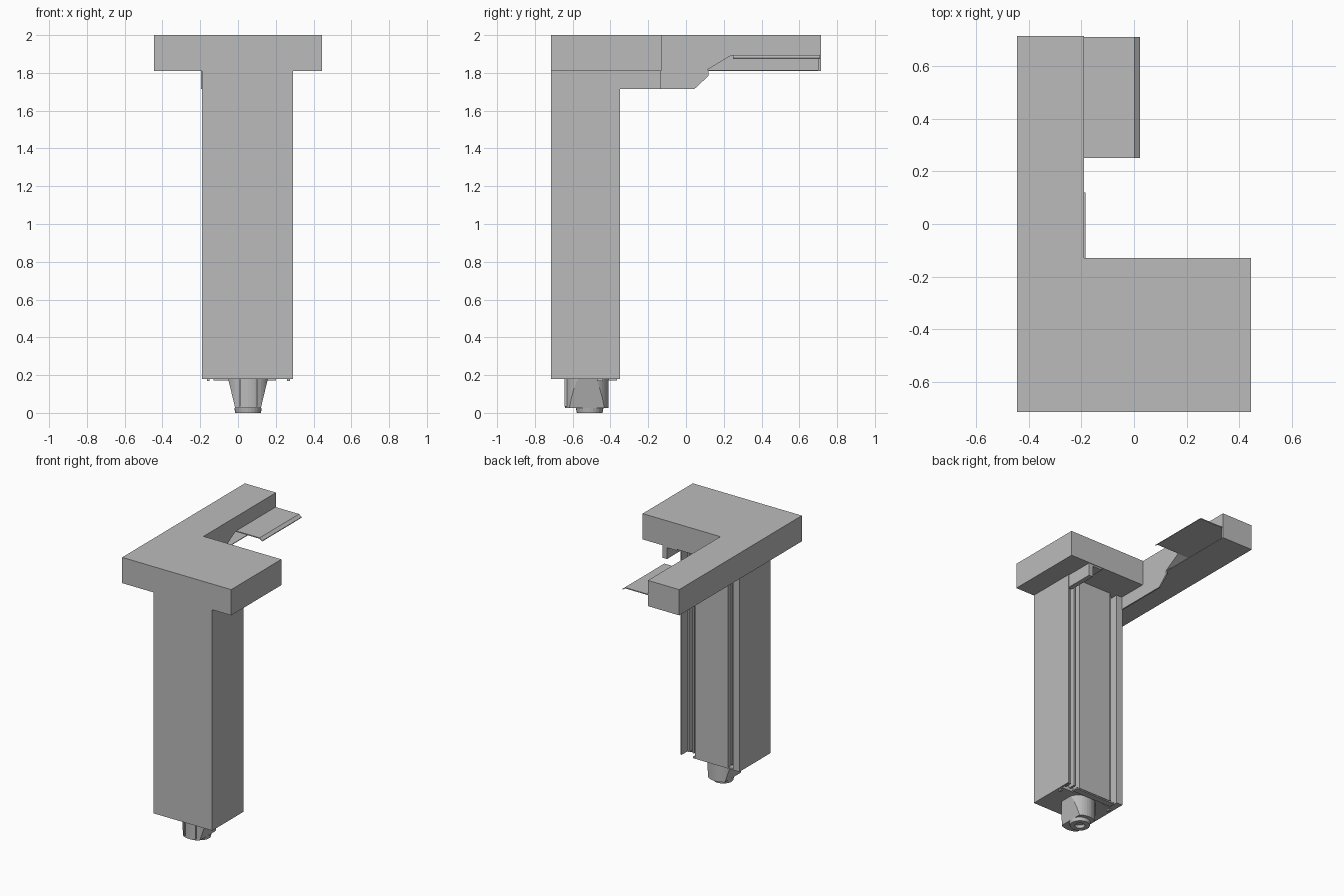
import bpy, bmesh
from mathutils import Vector

cube = bpy.data.objects.get("Cube")
if cube:
    bpy.data.objects.remove(cube, do_unlink=True)

grey = bpy.data.materials.new("plain grey")
grey.use_nodes = True
colour = (0.5, 0.5, 0.5, 1)
grey.diffuse_color = colour
grey.node_tree.nodes["Principled BSDF"].inputs["Base Color"].default_value = colour


def finish(name, bm):
    bmesh.ops.recalc_face_normals(bm, faces=bm.faces[:])
    mesh = bpy.data.meshes.new(name)
    bm.to_mesh(mesh)
    bm.free()
    mesh.materials.append(grey)
    obj = bpy.data.objects.new(name, mesh)
    bpy.context.collection.objects.link(obj)
    return obj


def prism(name, profile, axis, low, high):
    """Extrude a 2D profile along x, y or z (profile uses the other two axes)."""
    place = {"x": lambda p: (low, *p), "y": lambda p: (p[0], low, p[1]),
             "z": lambda p: (*p, low)}[axis]
    bm = bmesh.new()
    face = bm.faces.new([bm.verts.new(place(p)) for p in profile])
    out = bmesh.ops.extrude_face_region(bm, geom=[face])
    shift = Vector([(high - low) * (a == axis) for a in "xyz"])
    bmesh.ops.translate(bm, vec=shift,
                        verts=[v for v in out["geom"] if isinstance(v, bmesh.types.BMVert)])
    return finish(name, bm)


def box(name, x, y, z):
    return prism(name, [(x[0], y[0]), (x[1], y[0]), (x[1], y[1]), (x[0], y[1])], "z", *z)


def cut(obj, cutter):
    mod = obj.modifiers.new("cut", "BOOLEAN")
    mod.operation = "DIFFERENCE"
    mod.solver = "EXACT"
    mod.object = cutter
    cutter.hide_render = True
    cutter.hide_viewport = True
    cutter.display_type = "WIRE"


# L-shaped head with its long rear arm
head = prism("head", [(-.445, -.715), (.445, -.715), (.445, -.13), (-.19, -.13),
                      (-.19, .715), (-.445, .715)], "z", 1.81, 2)
cut(head, prism("arm_recess_cutter", [(.11, 1.815), (.7, 1.815), (.7, 1.893), (.24, 1.893)],
                "x", -.43, -.15))

# Column with two grooves down its back
prism("column", [(-.19, -.715), (.29, -.715), (.29, -.35), (.28, -.35), (.28, -.43),
                 (.18, -.43), (.18, -.36), (-.09, -.36), (-.09, -.43), (-.14, -.43),
                 (-.14, -.35), (-.19, -.35)], "z", .18, 1.81)
for i, x in enumerate((.2, .24, -.115)):
    box(f"groove_rail_{i + 1}", (x, x + .015), (-.44, -.38), (.2, 1.8))
box("column_bottom_strip", (-.13, .2), (-.41, -.365), (.172, .182))
for side, x in (("right", -.165), ("left", .26)):
    box(f"{side}_foot", (x, x + .015), (-.47, -.44), (.17, .182))

# Brackets under the head
prism("arm_bracket", [(-.36, 1.715), (.045, 1.715), (.12, 1.785), (.12, 1.812), (-.36, 1.812)],
      "x", -.195, -.185)
box("head_bracket", (.25, .285), (-.36, -.135), (1.715, 1.8))
box("head_bracket_flange", (.17, .285), (-.36, -.135), (1.798, 1.812))

# Thin shelf with a lowered lip
prism("shelf", [(-.43, 1.888), (0, 1.888), (.022, 1.873), (.022, 1.878), (.002, 1.895),
                (-.43, 1.895)], "y", .25, .71)

# Nozzle: round body with tapered flats on both sides
cx, cy, radius = .053, -.525, .115
bm = bmesh.new()
bmesh.ops.create_cone(bm, cap_ends=True, segments=40, radius1=radius, radius2=radius, depth=.16)
bmesh.ops.translate(bm, verts=bm.verts, vec=(cx, cy, .105))
for s in (-1, 1):
    out = bmesh.ops.bisect_plane(bm, geom=bm.verts[:] + bm.edges[:] + bm.faces[:],
                                 plane_co=(cx + s * .105, cy, .18),
                                 plane_no=(s, 0, -.24), clear_outer=True)
    edges = [e for e in out["geom_cut"] if isinstance(e, bmesh.types.BMEdge)]
    bmesh.ops.holes_fill(bm, edges=edges)
finish("nozzle_body", bm)
for s in (-.025, .025):
    box("nozzle_rib", (cx + s * 1.8 - .004, cx + s * 1.8 + .004),
        (cy - radius - .002, cy - .09), (.035, .18))

# Nozzle tip ring
bm = bmesh.new()
rings = []
for r, z in ((.073, .027), (.068, 0), (.035, 0), (.03, .02)):
    ring = bmesh.ops.create_circle(bm, segments=24, radius=r)["verts"]
    bmesh.ops.translate(bm, verts=ring, vec=(cx, cy + .015, z))
    rings.append(ring)
for a, b in zip(rings, rings[1:]):
    for i in range(24):
        j = (i + 1) % 24
        bm.faces.new((a[i], a[j], b[j], b[i]))
bm.faces.new(rings[-1])
finish("nozzle_tip", bm)
